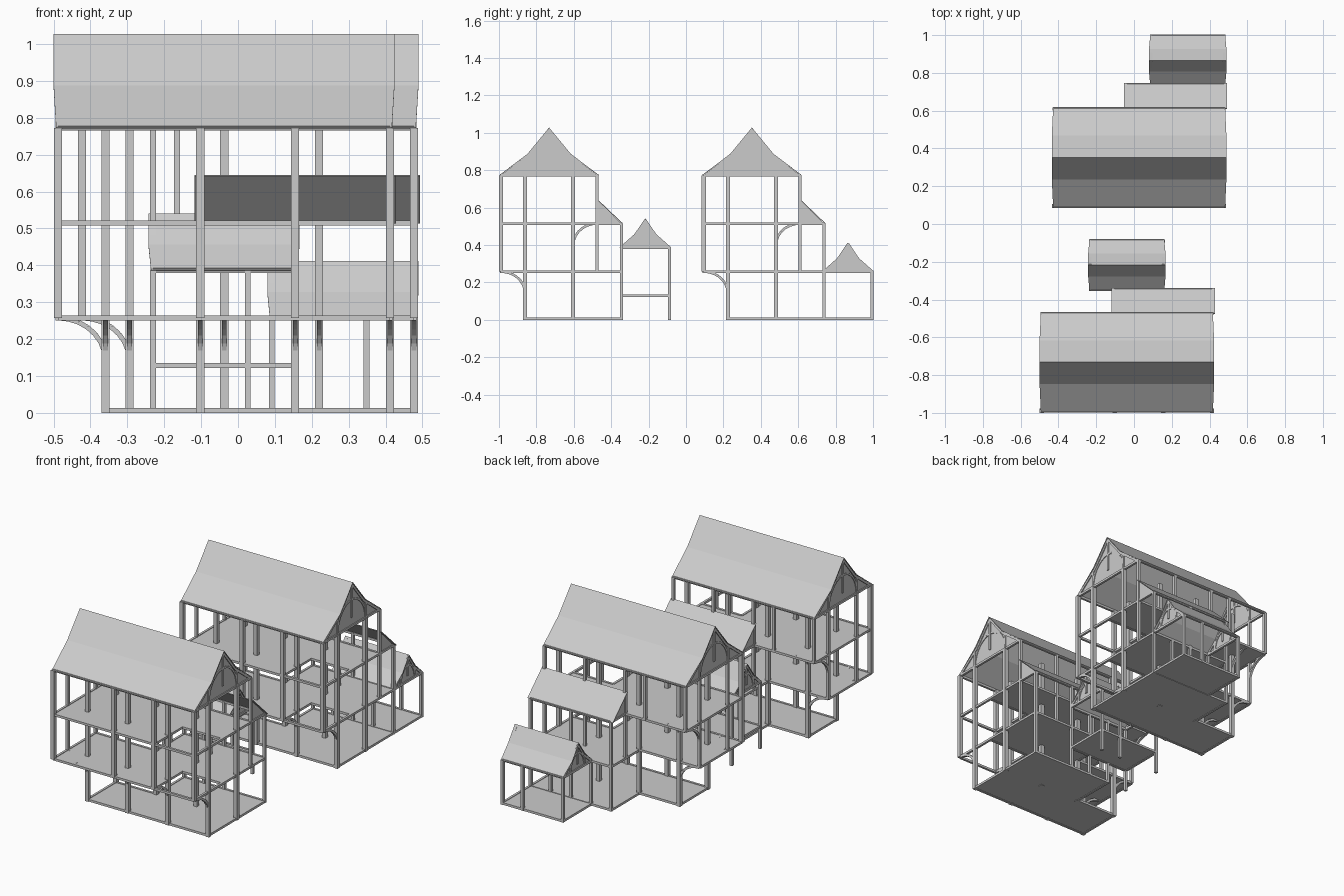
import bpy, bmesh, math
from mathutils import Vector, Matrix

cube = bpy.data.objects.get("Cube")
if cube:
    bpy.data.objects.remove(cube, do_unlink=True)

mat = bpy.data.materials.new("plain grey")
mat.use_nodes = True
GREY = (0.6, 0.6, 0.6, 1)
mat.diffuse_color = GREY
mat.node_tree.nodes["Principled BSDF"].inputs["Base Color"].default_value = GREY

M = 0.1286                      # framing module
THICK, THIN, RAIL = 0.022, 0.016, 0.013


class House:
    """Grid helper: points are given in modules from the front left corner."""

    def __init__(self, label, x, y):
        self.label, self.x, self.y = label, x, y

    def at(self, i, j, k):
        return Vector((self.x + i * M, self.y + j * M, k * M))

    def finish(self, bm, part, solid=0):
        bmesh.ops.recalc_face_normals(bm, faces=bm.faces)
        me = bpy.data.meshes.new(part)
        bm.to_mesh(me)
        bm.free()
        me.materials.append(mat)
        ob = bpy.data.objects.new(f"{self.label}_{part}", me)
        bpy.context.collection.objects.link(ob)
        if solid:
            mod = ob.modifiers.new("thickness", "SOLIDIFY")
            mod.thickness, mod.offset = solid, 0


def beam(bm, p, q, w):
    """Square timber from p to q."""
    d = q - p
    m = (Matrix.Translation((p + q) / 2)
         @ d.to_track_quat("Z", "Y").to_matrix().to_4x4()
         @ Matrix.Diagonal((w, w, d.length, 1)))
    bmesh.ops.create_cube(bm, size=1, matrix=m)


def arc(bm, low, high, w, steps=7):
    """Curved brace, upright at low and level at high."""
    c = Vector((high.x, high.y, low.z))
    pts = []
    for s in range(steps + 1):
        t = math.pi / 2 * s / steps
        pts.append(c + (low - c) * math.cos(t) + (high - c) * math.sin(t))
    for p, q in zip(pts, pts[1:]):
        beam(bm, p, q, w)


def floor(h, part, outline, k, extra=()):
    """Thin slab with rim beams, plus loose rails."""
    lift = Vector((0, 0, RAIL / 2 if k == 0 else 0))
    bm = bmesh.new()
    pts = [h.at(i, j, k) + lift for i, j in outline]
    bm.faces.new([bm.verts.new(p) for p in pts])
    h.finish(bm, part + "_slab", 0.007)
    rails(h, part + "_beams", outline, k, extra, lift)


def rails(h, part, outline, k, extra=(), lift=Vector()):
    bm = bmesh.new()
    edges = list(zip(outline, outline[1:] + outline[:1])) + list(extra)
    for a, b in edges:
        beam(bm, h.at(*a, k) + lift, h.at(*b, k) + lift, RAIL)
    h.finish(bm, part)


def posts(h, part, places, k0, k1, w):
    bm = bmesh.new()
    for i, j in places:
        beam(bm, h.at(i, j, k0), h.at(i, j, k1), w)
    h.finish(bm, part)


def roof(h, part, i0, i1, mid, half, k, rise):
    """Bell-cast roof with filled, timbered gables."""
    bend = ((-1, 0), (-0.43, 0.45), (0, 1), (0.43, 0.45), (1, 0))
    over = 0.012
    bm = bmesh.new()
    rows = []
    for u, v in bend:
        o = over - (0.007 if v == 0 else 0)
        side = Vector((0, u * 0.008, rise * v))
        rows.append([bm.verts.new(h.at(i, mid + u * half, k) + side + Vector((s * o, 0, 0)))
                     for i, s in ((i0, -1), (i1, 1))])
    for a, b in zip(rows, rows[1:]):
        bm.faces.new((a[0], a[1], b[1], b[0]))
    h.finish(bm, part, 0.004)

    walls, wood = bmesh.new(), bmesh.new()
    for i, s in ((i0, -1), (i1, 1)):
        def pt(u, v):
            return h.at(i, mid + u * half, k) + Vector((0, 0, rise * v))
        walls.faces.new([walls.verts.new(pt(u, v)) for u, v in bend])
        beam(wood, pt(0, 0.2), pt(0, 0.96), RAIL)
        for f in (-1, 1):
            beam(wood, pt(f * 0.5, 0), pt(f * 0.5, 0.38), RAIL)
            beam(wood, pt(f * 0.97, 0), pt(f * 0.43, 0.42), RAIL)
            beam(wood, pt(f * 0.43, 0.42), pt(0, 0.96), RAIL)
            arc(wood, pt(f * 0.5, 0), pt(0, 0.6), RAIL * 0.8)
    h.finish(walls, part + "_gable_walls", 0.002)
    h.finish(wood, part + "_gable_timbers")


def lean_to(h):
    """Single slope roof over the rear wing with side panels."""
    up = Vector((0, 0, M))
    bm = bmesh.new()
    ends = ((3, -0.016), (7, 0.016))
    lo = [bm.verts.new(h.at(i, 5.05, 4) + Vector((o, 0, 0))) for i, o in ends]
    hi = [bm.verts.new(h.at(i, 4, 4) + up + Vector((o, 0, 0))) for i, o in ends]
    bm.faces.new((lo[0], lo[1], hi[1], hi[0]))
    for i, _ in ends:
        tri = (h.at(i, 4, 4), h.at(i, 5, 4), h.at(i, 4, 4) + up)
        bm.faces.new([bm.verts.new(p) for p in tri])
    h.finish(bm, "lean_to_roof", 0.004)


def annex(h, i0, base):
    """Small rear building, three modules wide and two deep."""
    i1 = i0 + 3
    plan = [(i0, 5), (i1, 5), (i1, 7), (i0, 7)]
    floor(h, "annex_floor", plan, base)
    rails(h, "annex_eave_beams", plan, base + 2)
    posts(h, "annex_posts", [(i, j) for i in (i0, i0 + 2, i1) for j in (5, 7)],
          0, base + 2, THIN)
    roof(h, "annex_roof", i0, i1, 6, 1, base + 2, 0.153)


def build(h, annex_start, annex_base):
    cols = (1, 3, 5, 7)
    # Floors, with an open corner bay on the upper levels
    floor(h, "ground_floor", [(1, 1), (7, 1), (7, 5), (3, 5), (3, 3), (1, 3)], 0)
    corner = [((5, 0), (7, 0)), ((7, 0), (7, 2))]
    floor(h, "first_floor",
          [(0, 0), (5, 0), (5, 2), (7, 2), (7, 5), (3, 5), (3, 3), (0, 3)], 2, corner)
    floor(h, "second_floor", [(0, 0), (5, 0), (5, 2), (7, 2), (7, 4), (0, 4)], 4,
          corner + [((7, 4), (7, 5)), ((7, 5), (3, 5)), ((3, 5), (3, 4))])
    rails(h, "eave_beams", [(0, 0), (7, 0), (7, 4), (0, 4)], 6)

    # Posts
    posts(h, "main_posts", [(i, j) for i in cols for j in (1, 3)], 0, 6, THICK)
    posts(h, "front_posts", [(i, 0) for i in (0, 3, 5, 7)], 2, 6, THICK)
    posts(h, "side_posts", [(0, 1), (0, 3)], 2, 6, THIN)
    posts(h, "rear_posts", [(i, 4) for i in (0, 2)], 4, 6, THIN)
    posts(h, "rear_wing_posts", [(i, 4) for i in (3, 5, 7)], 2, 6, THIN)
    posts(h, "wing_posts", [(i, 5) for i in (3, 5, 7)], 0, 4, THIN)

    # Curved brackets below the overhangs
    bm = bmesh.new()
    for i in cols:
        arc(bm, h.at(i, 1, 1.1), h.at(i, 0, 2), RAIL)
    for j in (1, 3):
        arc(bm, h.at(1, j, 1.1), h.at(0, j, 2), RAIL)
    for i in (0, 1):
        arc(bm, h.at(i, 3, 3.1), h.at(i, 4, 4), RAIL)
    h.finish(bm, "brackets")

    # Roofs and annex
    roof(h, "main_roof", 0, 7, 2, 2, 6, 0.254)
    lean_to(h)
    annex(h, annex_start, annex_base)


build(House("front_house", -0.488, -0.989), 2, 1)
build(House("back_house", -0.423, 0.095), 4, 0)
